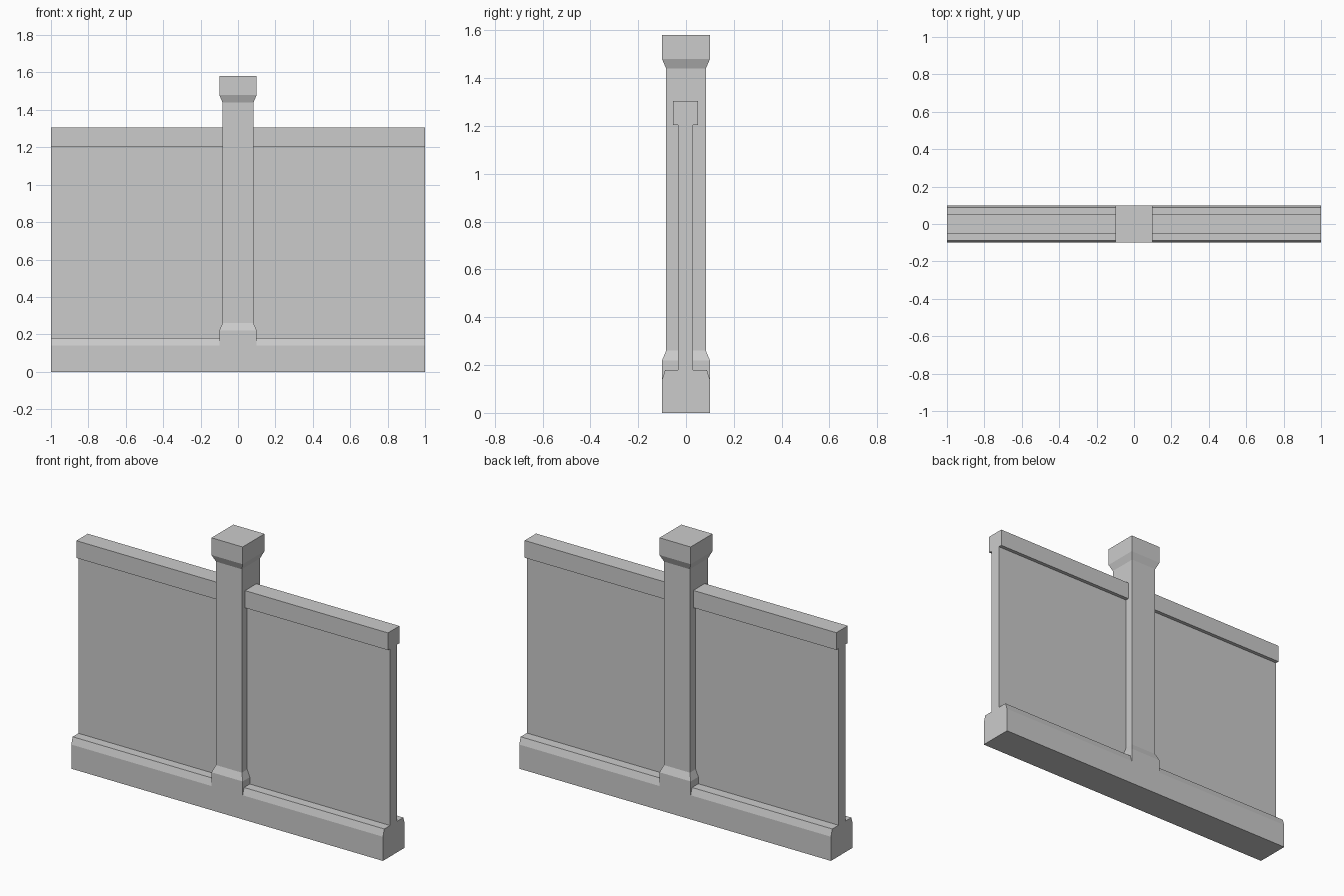
import bpy

if "Cube" in bpy.data.objects:
    bpy.data.objects.remove(bpy.data.objects["Cube"])


def mesh_object(name, verts, faces):
    mesh = bpy.data.meshes.new(name)
    mesh.from_pydata(verts, [], faces)
    obj = bpy.data.objects.new(name, mesh)
    bpy.context.collection.objects.link(obj)
    return obj


def loft(name, rings):
    """Skin equal-length rings (bottom/inner to top/outer), capping both ends."""
    n = len(rings[0])
    verts = [v for ring in rings for v in ring]
    faces = [list(range(n))[::-1], list(range(len(verts) - n, len(verts)))]
    for k in range(len(rings) - 1):
        a, b = k * n, (k + 1) * n
        for i in range(n):
            j = (i + 1) % n
            faces.append([a + i, a + j, b + j, b + i])
    return mesh_object(name, verts, faces)


def wall_part(name, profile, inner_x):
    """Extrude a (y, z) profile along x and mirror it to the other side."""
    obj = loft(name, [[(x, y, z) for y, z in profile] for x in (inner_x, 1.0)])
    mirror = obj.modifiers.new("Mirror", 'MIRROR')
    mirror.use_axis[0] = True
    mirror.use_mirror_merge = False


POST = 0.083   # half width of the post shaft

# Square post with flared foot and cap: (half width, height)
post_steps = [(0.1, 0), (0.1, 0.22), (POST, 0.26),
              (POST, 1.44), (0.1, 1.48), (0.1, 1.58)]
loft("post", [[(-h, -h, z), (h, -h, z), (h, h, z), (-h, h, z)]
              for h, z in post_steps])

# Plinth with chamfered top edges
wall_part("plinth", [(-0.1, 0), (0.1, 0), (0.1, 0.14), (0.087, 0.18),
                     (-0.087, 0.18), (-0.1, 0.14)], 0.1)

# Thin wall panel
wall_part("panel", [(-0.034, 0.18), (0.03, 0.18),
                    (0.03, 1.205), (-0.034, 1.205)], POST)

# Top rail
wall_part("top_rail", [(-0.054, 1.205), (0.051, 1.205),
                       (0.051, 1.305), (-0.054, 1.305)], POST)
